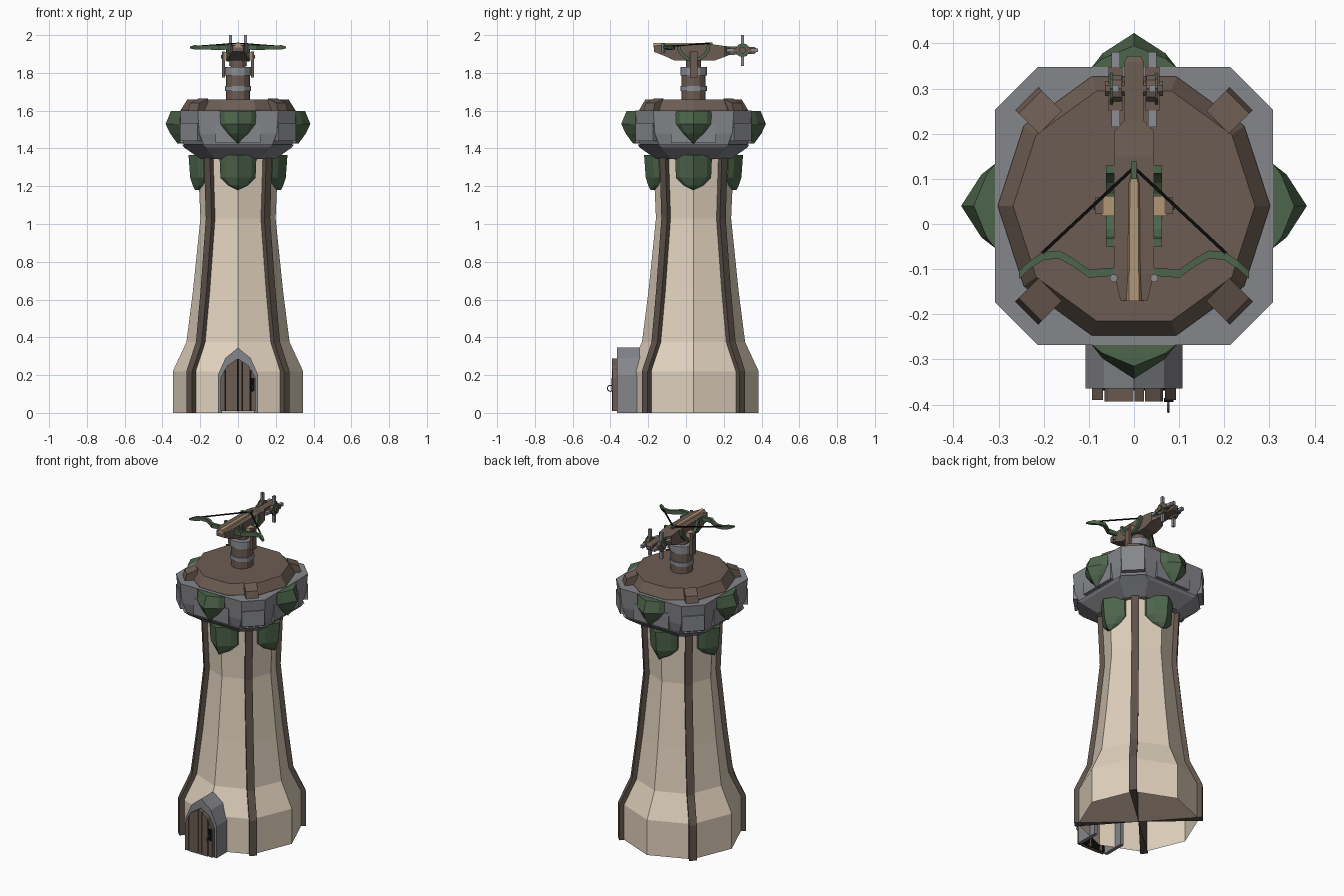
import bpy, bmesh, math
from mathutils import Vector, Matrix

if "Cube" in bpy.data.objects:
    bpy.data.objects.remove(bpy.data.objects["Cube"])

CY = 0.04  # tower axis in y

def mat(name, c):
    m = bpy.data.materials.new(name)
    m.diffuse_color = (*c, 1)
    m.use_nodes = True
    m.node_tree.nodes["Principled BSDF"].inputs["Base Color"].default_value = m.diffuse_color
    return m

CREAM = mat("cream plaster", (.75, .64, .51))
BEAM = mat("dark timber", (.11, .083, .067))
WOOD = mat("brown wood", (.15, .108, .085))
STONE = mat("grey stone", (.235, .24, .26))
IRON = mat("grey iron", (.26, .27, .3))
GREEN = mat("green paint", (.075, .13, .07))
TAN = mat("tan wood", (.45, .31, .18))
BLACK = mat("black", (.003, .003, .003))

def add(name, verts, faces, m):
    bm = bmesh.new()
    vs = [bm.verts.new(v) for v in verts]
    for f in faces:
        bm.faces.new([vs[i] for i in f])
    bmesh.ops.recalc_face_normals(bm, faces=bm.faces)
    me = bpy.data.meshes.new(name)
    bm.to_mesh(me)
    bm.free()
    me.materials.append(m)
    ob = bpy.data.objects.new(name, me)
    bpy.context.collection.objects.link(ob)
    return ob

def loft(name, rings, m, caps=True):
    n = len(rings[0])
    faces = [(k*n+i, k*n+(i+1) % n, (k+1)*n+(i+1) % n, (k+1)*n+i)
             for k in range(len(rings)-1) for i in range(n)]
    if caps:
        faces += [tuple(range(n)), tuple(range((len(rings)-1)*n, len(rings)*n))]
    return add(name, [v for r in rings for v in r], faces, m)

def ngon(n, r, z):
    return [(r*math.cos(2*math.pi*i/n), CY + r*math.sin(2*math.pi*i/n), z) for i in range(n)]

def box(name, x, y, z, m):
    return loft(name, [[(a, b, c) for a, b in ((x[0], y[0]), (x[1], y[0]), (x[1], y[1]), (x[0], y[1]))]
                       for c in z], m)

def turn(ob, deg):
    c = Matrix.Translation((0, CY, 0))
    ob.data.transform(c @ Matrix.Rotation(math.radians(deg), 4, 'Z') @ c.inverted())
    return ob

def disc(name, x0, x1, y, z, r, m, n=8):
    ring = [(y + r*math.cos(2*math.pi*(i+.5)/n), z + r*math.sin(2*math.pi*(i+.5)/n)) for i in range(n)]
    return loft(name, [[(x, a, b) for a, b in ring] for x in (x0, x1)], m)

# tower body, open at the bottom, and four corner timbers: wedges reaching in to the axis
PROFILE = [(0, .345), (.22, .345), (.375, .273), (.65, .238), (1.03, .199), (1.37, .214)]
loft("tower_body", [ngon(8, r, z) for z, r in PROFILE], CREAM, caps=False)
for k in range(4):
    turn(loft("corner_timber", [[(0, CY, z), (r+.02, CY-.022, z), (r+.02, CY+.022, z)]
                                for z, r in PROFILE], BEAM), 45+90*k)

# stone crown: chamfered square with a flared underside
def crown(a, b, z):
    p = [(a, -b), (a, b), (b, a), (-b, a), (-a, b), (-a, -b), (-b, -a), (b, -a)]
    return [(x, CY + y, z) for x, y in p]

loft("crown_flare", [crown(.2, .12, 1.345), crown(.285, .17, 1.405), crown(.295, .195, 1.42)], STONE)
loft("crown_wall", [crown(.285, .18, 1.415), crown(.3, .205, 1.48), crown(.308, .2135, 1.60)], STONE)
for k in range(4):
    # raised lower-course blocks
    turn(box("crown_corner_block", (.30, .3685), (CY-.066, CY+.066), (1.44, 1.535), STONE), 45+90*k)
    turn(box("crown_side_block", (.25, .307), (CY-.12, CY+.12), (1.43, 1.53), STONE), 90*k)

# green pointed shields on the crown and hanging below it
def shield(name, rows, m, deg):
    # each row: z, half width, edge radius, ridge radius
    rings = [[(.15, CY-w, z), (e, CY-w, z), (e+(c-e)*.4, CY-w*.75, z), (c, CY, z),
              (e+(c-e)*.4, CY+w*.75, z), (e, CY+w, z), (.15, CY+w, z)] for z, w, e, c in rows]
    turn(loft(name, rings, m), deg)

for k in range(4):
    shield("crown_shield", [(1.598, .095, .306, .355), (1.53, .093, .308, .383),
                            (1.48, .055, .308, .36), (1.425, .003, .29, .32)], GREEN, 90*k)
    shield("hanging_shield", [(1.365, .098, .185, .262), (1.245, .093, .18, .253),
                              (1.205, .052, .19, .24), (1.18, .003, .2, .228)], GREEN, 90*k)

# wooden deck with four blocks
loft("deck", [ngon(10, .302, 1.59), ngon(10, .302, 1.605), ngon(10, .268, 1.66)], WOOD)
for k in range(4):
    turn(loft("deck_block", [[(.262, y, 1.595), (.337, y, 1.595), (.325, y, 1.64), (.262, y, 1.664)]
                             for y in (CY-.036, CY+.036)], WOOD), 45+90*k)

# turret post with iron bands
loft("turret_post", [ngon(12, .064, z) for z in (1.65, 1.82)], WOOD)
for z0, z1 in ((1.705, 1.73), (1.785, 1.83)):
    loft("post_band", [ngon(12, .07, z0), ngon(12, .07, z1)], IRON)
loft("post_pivot", [ngon(12, .04, 1.82), ngon(12, .04, 1.87)], WOOD)

# crossbow stock
ROWS = [(-.17, .03, 1.912, 1.945), (-.11, .044, 1.888, 1.95), (-.06, .044, 1.865, 1.95), (.15, .044, 1.865, 1.95),
        (.205, .044, 1.885, 1.942), (.23, .021, 1.895, 1.94), (.36, .021, 1.9, 1.938), (.372, .014, 1.91, 1.93)]
loft("crossbow_stock", [[(-w, y, b), (w, y, b), (w, y, t), (-w, y, t)] for y, w, b, t in ROWS], WOOD)
loft("bolt_channel", [[(-w, y, 1.935), (w, y, 1.935), (w*.5, y, 1.957), (-w*.5, y, 1.957)]
                      for y, w in ((-.171, .022), (.09, .018), (.11, .01))], TAN)
box("string_catch", (-.006, .006), (.10, .14), (1.94, 1.962), GREEN)

# parts repeated on both sides of the crossbow
BOW = [(.035, -.105, .012), (.1, -.11, .013), (.135, -.085, .013), (.165, -.068, .011),
       (.2, -.07, .01), (.23, -.09, .012), (.255, -.113, .004)]
for s in (-1, 1):
    loft("bow_arm", [[(s*x, y-.009, 1.935-h), (s*x, y+.009, 1.935-h), (s*x, y+.009, 1.935+h), (s*x, y-.009, 1.935+h)]
                     for x, y, h in BOW], GREEN)
    a, b = Vector((s*.205, -.066, 1.942)), Vector((0, .125, 1.957))
    loft("bow_string", [[p + Vector((s*.0025*i, .0025*i, .003*j)) for i, j in ((-1, -1), (1, -1), (1, 1), (-1, 1))]
                        for p in (a, b)], BLACK)
    bpy.ops.mesh.primitive_cylinder_add(vertices=8, radius=.009, depth=.05, location=(s*.045, -.12, 1.93))
    bolt = bpy.context.object
    bolt.name = "bow_bolt"
    bolt.data.materials.append(IRON)
    # curved green side guard
    arc = []
    for i in range(9):
        t = math.pi * (1 + i/8)
        d = Vector((0, math.cos(t), math.sin(t)))
        c = Vector((s*.053, .04, 1.95))
        arc.append([c + d*r + Vector((q, 0, 0)) for r, q in ((.072, -.009), (.09, -.009), (.09, .009), (.072, .009))])
    loft("side_guard", arc, GREEN)
    # trunnion and hanging fork
    box("trunnion", sorted((s*.04, s*.072)), (.018, .062), (1.865, 1.91), TAN)
    box("fork_arm", sorted((s*.068, s*.086)), (.022, .06), (1.775, 1.912), WOOD)
    disc("fork_pin", s*.08, s*.09, .04, 1.885, .01, WOOD)
    # winch wheel with four iron-tipped handles
    disc("winch_wheel", s*.028, s*.046, .30, 1.92, .032, WOOD, 10)
    disc("winch_rim", s*.046, s*.053, .30, 1.92, .037, GREEN, 10)
    disc("winch_hub", 0, s*.064, .30, 1.92, .018, WOOD)
    box("winch_cross", sorted((s*.026, s*.056)), (.252, .348), (1.908, 1.932), WOOD)
    for d in (-1, 1):
        box("winch_tip_upright", sorted((s*.033, s*.048)), (.292, .308), sorted((1.92+d*.03, 1.918+d*.082)), IRON)
        box("winch_tip_level", sorted((s*.031, s*.05)), sorted((.298+d*.04, .298+d*.083)), (1.911, 1.929), IRON)

# doorway: hollow stone surround, timber frame, planks
def arch_top(x, w, shoulder, apex):
    t = min(1, abs(x)/w)
    return shoulder + (apex-shoulder) * (1 - (t*.6 if t < .62 else .372 + (t-.62)*1.653))

def arch_path(w, shoulder, apex):
    return [(-w, 0)] + [(u*w, arch_top(u*w, w, shoulder, apex)) for u in (-1, -.62, 0, .62, 1)] + [(w, 0)]

def arch(name, x0, x1, w, shoulder, apex, y, z0, m):
    xs = sorted({x0, x1} | {v for v in (-w*.62, 0, w*.62) if x0 < v < x1})
    out = [(x0, z0), (x1, z0)] + [(v, arch_top(v, w, shoulder, apex)) for v in reversed(xs)]
    return loft(name, [[(a, yy, b) for a, b in out] for yy in y], m)

loft("door_surround", [[(p[0], -.365, p[1]), (q[0], -.365, q[1]), (q[0], -.22, q[1]), (p[0], -.22, p[1])]
                       for p, q in zip(arch_path(.107, .2, .345), arch_path(.085, .185, .285))], STONE)
arch("door_shadow", -.088, .088, .088, .186, .286, (-.369, -.362), .01, BLACK)
for s in (-1, 1):
    a, b = sorted((s*.069, s*.093))
    arch("door_jamb", a, b, .093, .185, .292, (-.39, -.362), .01, WOOD)
for x0, x1 in ((-.065, -.0015), (.0015, .022), (.024, .064)):
    arch("door_plank", x0, x1, .093, .185, .288, (-.393, -.362), .01, WOOD)

# door latch and ring handle
box("latch_plate", (.066, .088), (-.394, -.385), (.115, .185), BLACK)
bpy.ops.mesh.primitive_torus_add(major_radius=.016, minor_radius=.003, major_segments=12, minor_segments=5,
                                 location=(.076, -.4, .13), rotation=(math.pi/2, 0, math.pi/2))
ring = bpy.context.object
ring.name = "ring_handle"
ring.data.materials.append(IRON)
